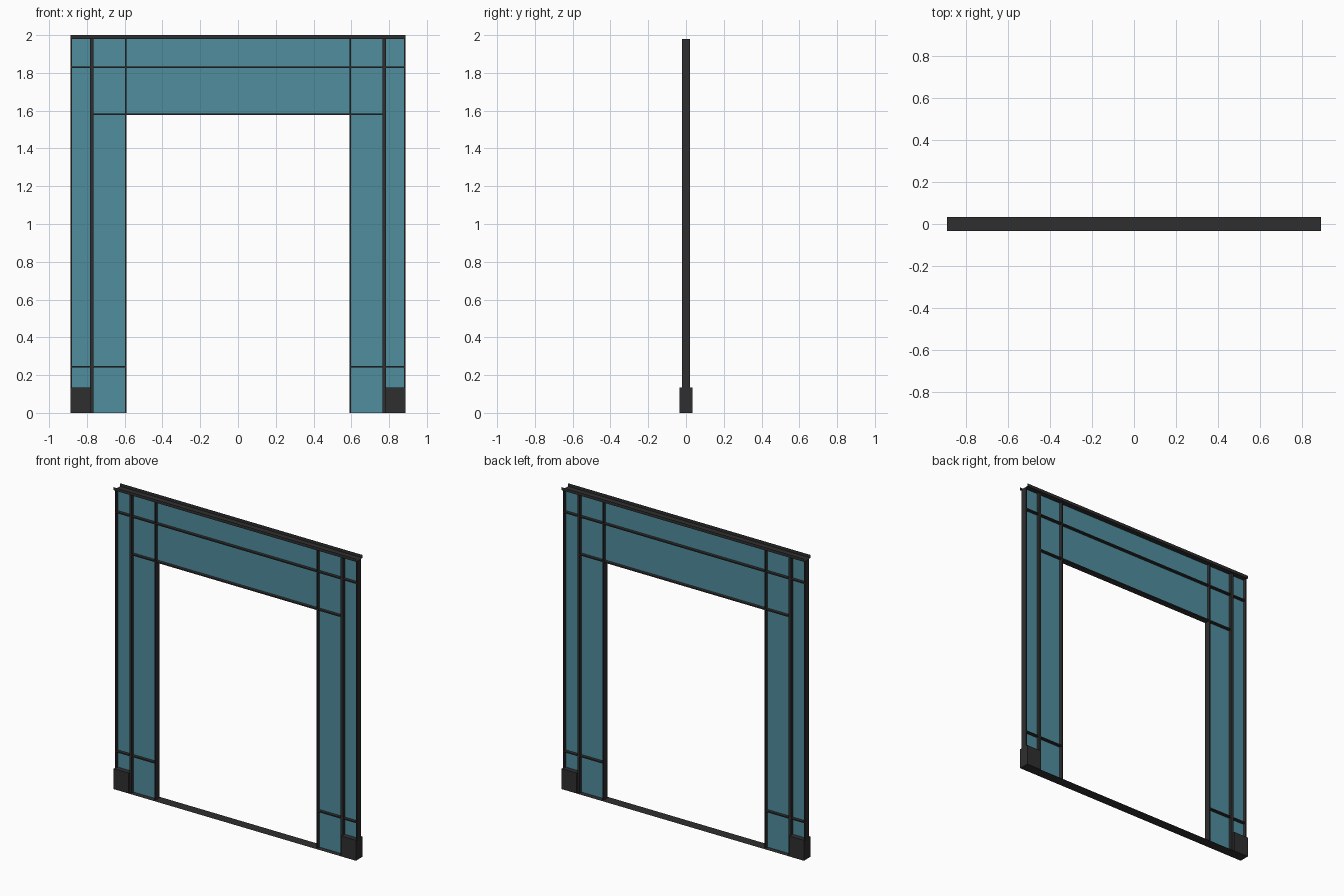
import bpy, bmesh

if "Cube" in bpy.data.objects:
    bpy.data.objects.remove(bpy.data.objects["Cube"])


def material(name, color):
    m = bpy.data.materials.new(name)
    m.diffuse_color = color
    m.use_nodes = True
    m.node_tree.nodes["Principled BSDF"].inputs["Base Color"].default_value = m.diffuse_color
    return m


DARK = material("dark_metal", (0.028, 0.028, 0.028, 1.0))
GLASS = material("teal_glass", (0.08, 0.27, 0.34, 0.85))

W, H = 0.888, 1.98      # half width, height below the top channel
POST = 0.774            # middle post centre
DOOR, HEAD = 0.594, 1.58  # half doorway width and height
D, DW = 0.02, 0.034     # half depth of bars, half depth of channel and feet
T = 0.008               # bar thickness


def make(name, bm, mat):
    me = bpy.data.meshes.new(name)
    bm.to_mesh(me)
    bm.free()
    me.materials.append(mat)
    ob = bpy.data.objects.new(name, me)
    bpy.context.collection.objects.link(ob)
    return ob


def box(name, x0, x1, y0, y1, z0, z1, mat=DARK):
    bm = bmesh.new()
    bmesh.ops.create_cube(bm, size=1)
    for v in bm.verts:
        v.co = (x1 if v.co.x > 0 else x0,
                y1 if v.co.y > 0 else y0,
                z1 if v.co.z > 0 else z0)
    return make(name, bm, mat)


def sheet(name, x0, x1, profile, mat):
    """Sweep an open (y, z) profile along x as a thin sheet."""
    bm = bmesh.new()
    a = [bm.verts.new((x0, y, z)) for y, z in profile]
    b = [bm.verts.new((x1, y, z)) for y, z in profile]
    for i in range(len(profile) - 1):
        bm.faces.new((a[i], b[i], b[i + 1], a[i + 1]))
    return make(name, bm, mat)


def pane(name, x0, x1, z0, z1):
    return sheet(name, x0, x1, [(0, z0), (0, z1)], GLASS)


# Open channel on top and flat threshold on the floor
sheet("top_channel", -W, W, [(-DW, 2.0), (-DW, H), (DW, H), (DW, 2.0)], DARK)
sheet("threshold", -W, W, [(-DW, 0), (DW, 0)], DARK)

# Lintel glass and long horizontal bars
pane("lintel_glass", -DOOR, DOOR, HEAD, H)
box("upper_bar", -W, W, -D, D, 1.83 - T / 2, 1.83 + T / 2)
box("door_head_bar", -POST, POST, -D, D, HEAD - T / 2, HEAD + T / 2)

for side, s in (("left", -1), ("right", 1)):
    def span(a, b):
        return sorted((s * a, s * b))

    # Glass sheets
    pane(side + "_outer_glass", *span(POST, W - T / 2), 0.13, H)
    pane(side + "_jamb_glass", *span(DOOR, POST), 0, H)
    # Upright bars
    box(side + "_outer_bar", *span(W - T, W), -D, D, 0.13, H)
    box(side + "_middle_post", *span(POST - 0.009, POST + 0.009), -D, D, 0, H)
    box(side + "_door_bar", *span(DOOR - T / 2, DOOR + T / 2), -D, D, 0, H)
    # Low cross bar and the thicker foot block
    box(side + "_low_bar", *span(DOOR, W), -D, D, 0.245 - T / 2, 0.245 + T / 2)
    box(side + "_foot", *span(0.779, W), -DW, DW, 0, 0.135)
